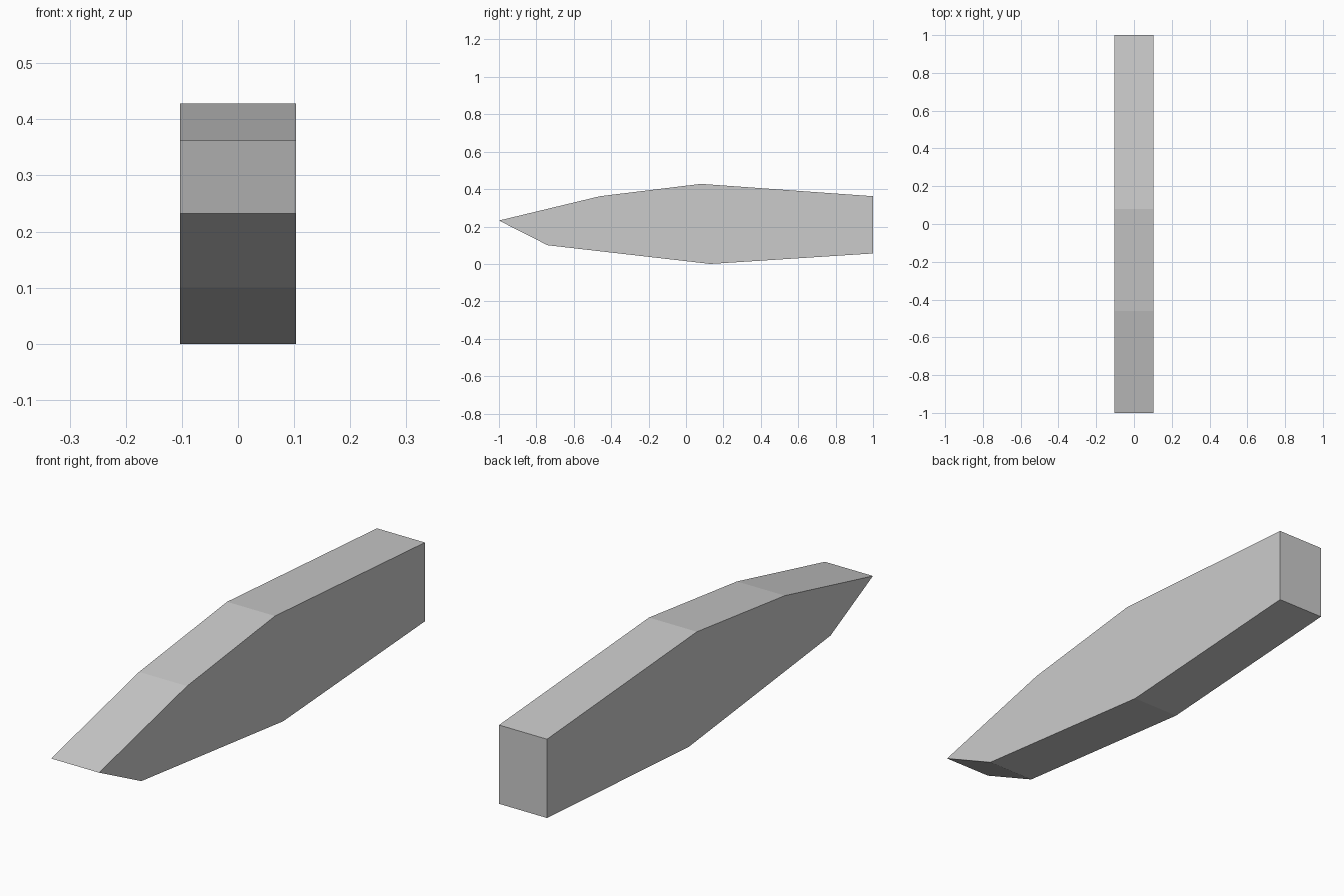
import bpy
import bmesh

cube = bpy.data.objects.get("Cube")
if cube:
    bpy.data.objects.remove(cube, do_unlink=True)

# Plain grey finish
grey = bpy.data.materials.new("light_grey")
grey.use_nodes = True
colour = (0.6, 0.6, 0.6, 1)
grey.diffuse_color = colour
grey.node_tree.nodes["Principled BSDF"].inputs["Base Color"].default_value = colour

# Side outline (y, z): pointed nose, arched top and keel, flat back
HALF_WIDTH = 0.103
outline = [(-1, 0.232), (-0.74, 0.1), (0.13, 0), (1, 0.056),
           (1, 0.362), (0.08, 0.428), (-0.46, 0.362)]

# Extrude the outline across the width
bm = bmesh.new()
side = bm.faces.new([bm.verts.new((-HALF_WIDTH, y, z)) for y, z in outline])
extruded = bmesh.ops.extrude_face_region(bm, geom=[side], use_keep_orig=True)
moved = [v for v in extruded["geom"] if isinstance(v, bmesh.types.BMVert)]
bmesh.ops.translate(bm, verts=moved, vec=(2 * HALF_WIDTH, 0, 0))
bmesh.ops.recalc_face_normals(bm, faces=bm.faces)

mesh = bpy.data.meshes.new("tapered_body")
bm.to_mesh(mesh)
bm.free()
mesh.materials.append(grey)
body = bpy.data.objects.new("tapered_body", mesh)
bpy.context.collection.objects.link(body)
